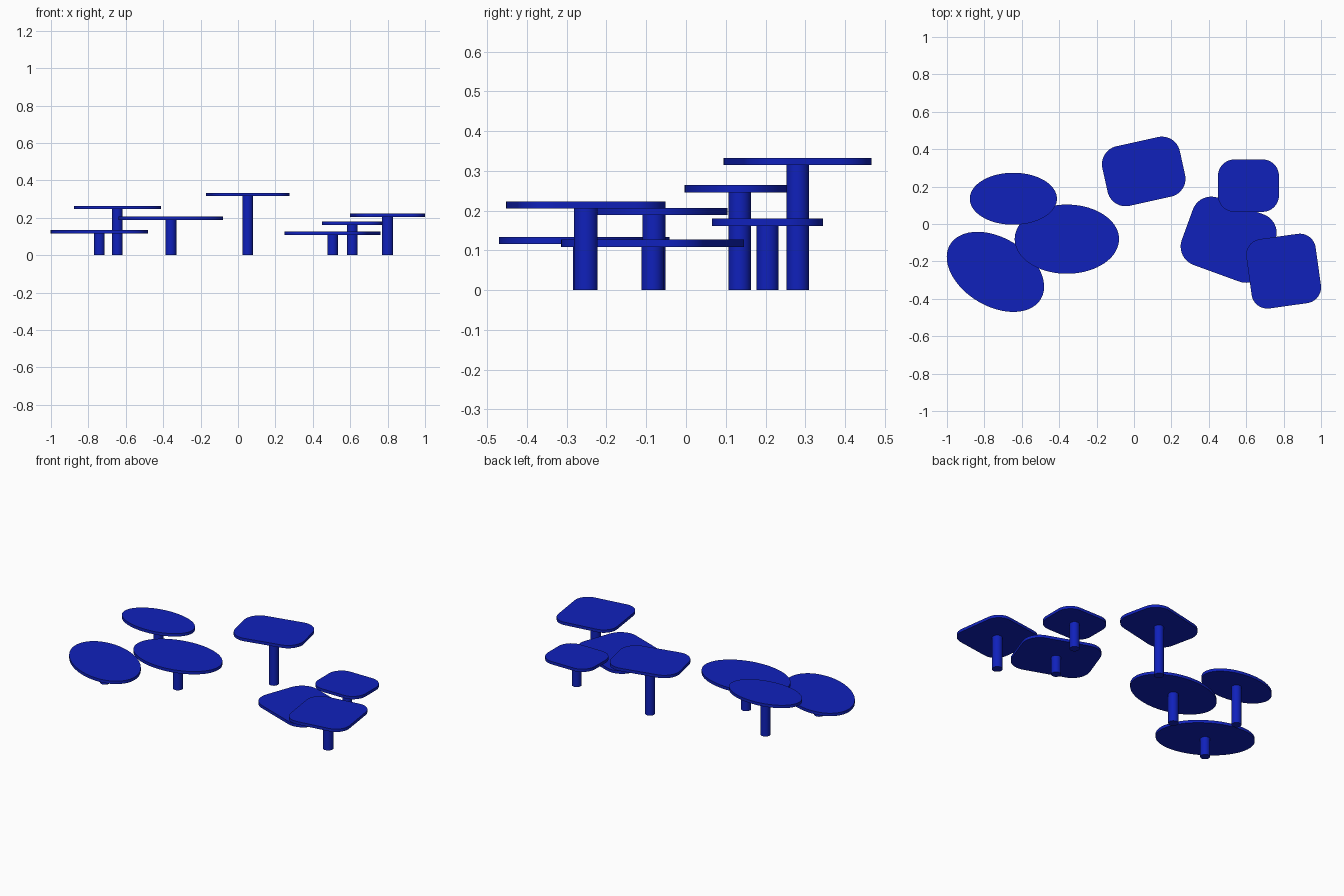
import bpy, bmesh, math
from mathutils import Vector, Matrix

if "Cube" in bpy.data.objects:
    bpy.data.objects.remove(bpy.data.objects["Cube"])

THICK = 0.018
blue = bpy.data.materials.new("blue_lacquer")
blue.diffuse_color = (0.005, 0.015, 0.5, 1)
blue.use_nodes = True
blue.node_tree.nodes["Principled BSDF"].inputs["Base Color"].default_value = blue.diffuse_color


def ellipse(a, b, n=72):
    return [(a * math.cos(2 * math.pi * i / n), b * math.sin(2 * math.pi * i / n)) for i in range(n)]


def rounded_rect(w, h, r, n=12):
    pts = []
    for k, (sx, sy) in enumerate([(1, 1), (-1, 1), (-1, -1), (1, -1)]):
        for i in range(n + 1):
            t = math.pi / 2 * (k + i / n)
            pts.append((sx * (w - r) + r * math.cos(t), sy * (h - r) + r * math.sin(t)))
    return pts


def extrude(name, pts, loc, angle, z0, z1):
    """Flat outline extruded from z0 to z1."""
    bm = bmesh.new()
    face = bm.faces.new([bm.verts.new((x, y, z0)) for x, y in pts])
    res = bmesh.ops.extrude_face_region(bm, geom=[face])
    up = [v for v in res["geom"] if isinstance(v, bmesh.types.BMVert)]
    bmesh.ops.translate(bm, verts=up, vec=Vector((0, 0, z1 - z0)))
    bm.transform(Matrix.Rotation(math.radians(angle), 4, 'Z'))
    bmesh.ops.recalc_face_normals(bm, faces=bm.faces)
    me = bpy.data.meshes.new(name)
    bm.to_mesh(me)
    bm.free()
    ob = bpy.data.objects.new(name, me)
    bpy.context.collection.objects.link(ob)
    ob.location = (loc[0], loc[1], 0)
    me.materials.append(blue)
    bpy.ops.object.select_all(action='DESELECT')
    ob.select_set(True)
    bpy.context.view_layer.objects.active = ob
    bpy.ops.object.shade_smooth_by_angle(angle=math.radians(30))


def table(name, outline, loc, angle, top, leg_r=0.028):
    extrude(name + "_top", outline, loc, angle, top - THICK, top)
    extrude(name + "_leg", ellipse(leg_r, leg_r, 32), loc, 0, 0, top - THICK)


# oval tables on the left
table("oval_table_back", ellipse(0.233, 0.139), (-0.645, 0.135), 0, 0.264)
table("oval_table_middle", ellipse(0.279, 0.185), (-0.359, -0.081), 0, 0.207, 0.029)
table("oval_table_front", ellipse(0.283, 0.183), (-0.741, -0.256), -31, 0.134)

# rounded rectangular tables in the middle and on the right
table("tall_table", rounded_rect(0.212, 0.163, 0.098), (0.052, 0.281), 12.5, 0.333)
table("small_table", rounded_rect(0.163, 0.14, 0.088), (0.612, 0.205), 0, 0.18)
table("low_table", rounded_rect(0.235, 0.191, 0.105), (0.506, -0.084), -20, 0.127)
table("side_table", rounded_rect(0.187, 0.187, 0.085), (0.80, -0.252), 8, 0.223, 0.03)
